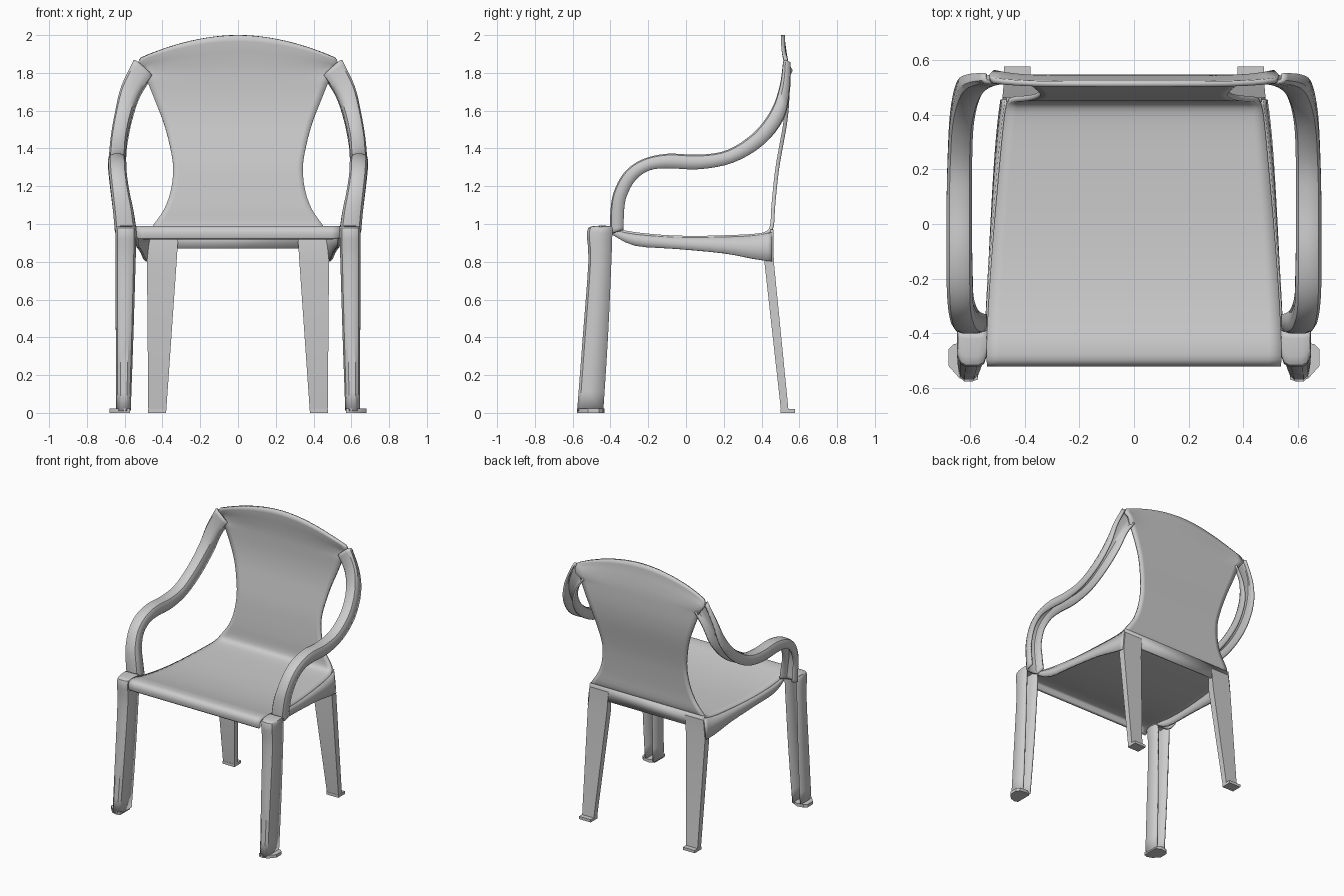
import bpy, bmesh
from math import radians

if "Cube" in bpy.data.objects:
    bpy.data.objects.remove(bpy.data.objects["Cube"])


def spline(pts, n):
    """Catmull-Rom interpolation of equal-length tuples."""
    out = []
    for i in range(len(pts) - 1):
        a, b = pts[max(i - 1, 0)], pts[i]
        c, d = pts[i + 1], pts[min(i + 2, len(pts) - 1)]
        for k in range(n):
            t = k / n
            out.append(tuple(
                q + .5 * t * (r - p + t * (2*p - 5*q + 4*r - s + t * (3*(q - r) + s - p)))
                for p, q, r, s in zip(a, b, c, d)))
    return out + [pts[-1]]


def loft(name, rings, closed=False, thickness=0, mirror=True):
    """Skin a list of equal-length point rings."""
    bm = bmesh.new()
    rows = [[bm.verts.new(p) for p in r] for r in rings]
    n = len(rows[0])
    for r, s in zip(rows, rows[1:]):
        for i in range(n if closed else n - 1):
            j = (i + 1) % n
            bm.faces.new((r[i], r[j], s[j], s[i]))
    if closed:
        bm.faces.new(rows[0])
        bm.faces.new(rows[-1])
    bmesh.ops.recalc_face_normals(bm, faces=bm.faces)
    me = bpy.data.meshes.new(name)
    bm.to_mesh(me)
    bm.free()
    ob = bpy.data.objects.new(name, me)
    bpy.context.collection.objects.link(ob)
    if thickness:
        m = ob.modifiers.new("Thickness", 'SOLIDIFY')
        m.thickness, m.offset = thickness, 0
    if mirror:
        ob.modifiers.new("Mirror", 'MIRROR')
    bpy.ops.object.select_all(action='DESELECT')
    bpy.context.view_layer.objects.active = ob
    ob.select_set(True)
    bpy.ops.object.shade_smooth_by_angle(angle=radians(35))
    return ob


# rounded U section: u across the width, v down the walls
CHANNEL = [(0, 1), (0, .3), (.1, .08), (.28, 0), (.72, 0), (.9, .08), (1, .3), (1, 1)]


def channel(stations):
    """Stations: crown y, crown z, rim y, rim z, inner x, outer x, tilt."""
    return [[(xi + u * (xo - xi), uy + v * (ly - uy), uz + v * (lz - uz) + tilt * (u - .5))
             for u, v in CHANNEL] for uy, uz, ly, lz, xi, xo, tilt in stations]


# seat and back: one sheet swept along a side profile (y, z, half width)
profile = spline([
    (-.508, .922, .535), (-.512, .955, .538), (-.495, .978, .54), (-.44, .978, .54),
    (-.38, .966, .538), (-.27, .947, .532), (-.12, .932, .522), (.05, .927, .508),
    (.25, .932, .49), (.37, .939, .478), (.43, .953, .469), (.455, .99, .45),
    (.461, 1.08, .39), (.47, 1.18, .355), (.484, 1.3, .343), (.505, 1.42, .362),
    (.526, 1.54, .395), (.537, 1.66, .442), (.537, 1.78, .49)], 3)
COLS = [i / 12 - 1 for i in range(25)]
sheet = [[(c * w, y, z) for c in COLS] for y, z, w in profile]
# arched top of the back
for y, t, w in [(.534, .3, .515), (.522, .6, .53), (.515, .85, .525), (.513, 1, .515)]:
    sheet.append([(c * w, y + .025 * c**6 * (1 - t * .5),
                   1.78 + t * (.22 - .12 * abs(c)**1.9)) for c in COLS])
loft("seat_and_back", sheet, thickness=.02, mirror=False)

# side skirts below the seat edges: y, top z, top x, bottom z, bottom x
skirt = spline([(-.39, .97, .538, .945, .536), (-.27, .945, .532, .885, .532),
                (-.05, .929, .515, .868, .522), (.2, .93, .495, .845, .508),
                (.36, .938, .479, .815, .495), (.455, .955, .466, .802, .483)], 3)
loft("seat_skirt", [[(tx, y, tz), ((tx + bx) / 2 + .002, y, (tz + bz) / 2), (bx, y, bz)]
                    for y, tz, tx, bz, bx in skirt], thickness=.014)

# apron between the back legs
loft("back_apron", [[(x, .452, .87), (x, .455, .97)] for x in (-.468, 0, .468)],
     thickness=.016, mirror=False)

# armrests: downward-open channels curving from the back to the seat corner
arm = spline([
    (.52, 1.835, .552, 1.815, .46, .545, .075), (.502, 1.72, .545, 1.69, .525, .612, .03),
    (.455, 1.595, .515, 1.555, .567, .645, .01), (.36, 1.475, .41, 1.42, .593, .667, 0),
    (.22, 1.385, .25, 1.325, .6, .676, 0), (.07, 1.36, .07, 1.29, .6, .68, 0),
    (-.1, 1.365, -.09, 1.295, .6, .68, 0), (-.23, 1.335, -.19, 1.285, .598, .68, 0),
    (-.32, 1.27, -.265, 1.235, .595, .675, 0), (-.375, 1.17, -.313, 1.15, .58, .665, 0),
    (-.393, 1.07, -.328, 1.07, .56, .655, 0), (-.395, .95, -.33, .97, .545, .645, 0)], 4)
loft("armrest", channel(arm), thickness=.014)

# front legs: capped channels open to the rear
leg = spline([
    (-.395, .983, -.39, .978, .545, .64, 0), (-.485, .982, -.39, .972, .545, .64, 0),
    (-.518, .955, -.39, .95, .545, .642, 0), (-.51, .8, -.395, .8, .549, .642, 0),
    (-.54, .4, -.413, .4, .561, .64, 0), (-.57, .01, -.438, .01, .575, .638, 0)], 3)
loft("front_leg", channel(leg), thickness=.014)

# front feet: flared flat pads
pad = [(.572, -.45), (.61, -.432), (.66, -.44), (.68, -.46), (.68, -.52),
       (.64, -.565), (.6, -.578), (.572, -.57)]
loft("front_foot", [[(x, y, z) for x, y in pad] for z in (0, .022)], closed=True)


def box_rings(stations):
    return [[(xi, y0, z), (xo, y0, z), (xo, y1, z), (xi, y1, z)]
            for z, y0, y1, xi, xo in stations]


# back legs and feet
loft("back_leg", box_rings([(.95, .43, .462, .315, .466), (.8, .415, .465, .325, .482),
                            (.01, .503, .543, .38, .475)]), closed=True)
loft("back_foot", box_rings([(0, .5, .578, .38, .476), (.02, .5, .578, .38, .476)]),
     closed=True)
